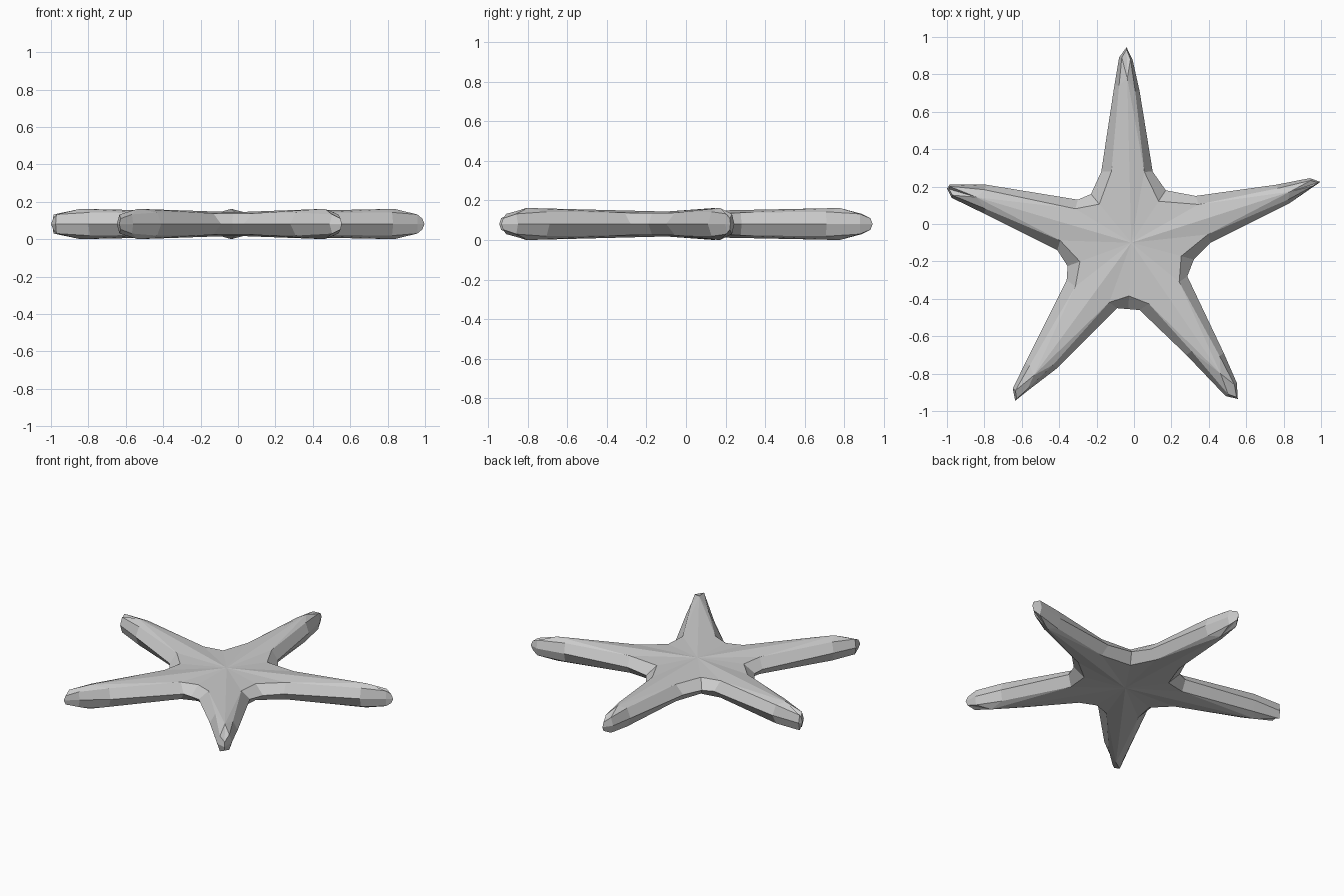
import bpy, bmesh
from mathutils import Vector

if "Cube" in bpy.data.objects:
    bpy.data.objects.remove(bpy.data.objects["Cube"])

HUB = Vector((-0.015, -0.10))
H = 0.162                       # full thickness
# Widest outline per arm, counter-clockwise:
# root, shoulder, end, tip, end, shoulder, root, valley to next arm
ARMS = [
    [(0.10, 0.28), (0.03, 0.71), (-0.008, 0.88), (-0.04, 0.945),
     (-0.08, 0.89), (-0.105, 0.74), (-0.175, 0.28), (-0.23, 0.16)],
    [(-0.30, 0.13), (-0.79, 0.21), (-0.985, 0.21), (-1.0, 0.19),
     (-0.975, 0.14), (-0.80, 0.055), (-0.41, -0.14), (-0.355, -0.225)],
    [(-0.36, -0.30), (-0.58, -0.74), (-0.648, -0.88), (-0.635, -0.945),
     (-0.56, -0.885), (-0.41, -0.77), (-0.09, -0.45), (-0.03, -0.455)],
    [(0.03, -0.46), (0.28, -0.70), (0.49, -0.92), (0.555, -0.935),
     (0.55, -0.85), (0.48, -0.69), (0.285, -0.28), (0.32, -0.19)],
    [(0.41, -0.10), (0.83, 0.11), (0.96, 0.20), (0.997, 0.225),
     (0.94, 0.245), (0.76, 0.21), (0.33, 0.15), (0.17, 0.18)],
]
INNER_Z = [0.138, 0.143, 0.132, 0.11, 0.132, 0.143, 0.138, 0.136]


def inset(p, i, axis):
    """Pull an outline point in: valleys to the hub, the rest to the arm axis."""
    d = p - HUB
    if i == 7:
        return p - d.normalized() * 0.07
    along = axis * d.dot(axis)
    if i == 3:
        return HUB + along - axis * 0.012
    return HUB + along + (d - along) * 0.64


bm = bmesh.new()
rim = [bm.verts.new((x, y, H / 2)) for arm in ARMS for x, y in arm]
n = len(rim)

# Upper and lower shells share the rim
for top in (True, False):
    def vert(p, z):
        return bm.verts.new((p.x, p.y, z if top else H - z))

    hub = vert(HUB, 0.144)
    inner, ridges = [], []
    for arm in ARMS:
        axis = (Vector(arm[3]) - HUB).normalized()
        for i, p in enumerate(arm):
            inner.append(vert(inset(Vector(p), i, axis), INNER_Z[i]))
        length = (Vector(arm[3]) - HUB).length
        ridges.append(vert(HUB + axis * length * 0.84, H))

    # Sloping sides
    for i in range(n):
        j = (i + 1) % n
        bm.faces.new((rim[i], rim[j], inner[j], inner[i]))
    # Arm faces fan out from each ridge, hub faces from the centre
    for a, ridge in enumerate(ridges):
        b = a * 8
        for k in range(6):
            bm.faces.new((inner[b + k], inner[b + k + 1], ridge))
        bm.faces.new((hub, inner[b - 1], inner[b]))
        bm.faces.new((hub, inner[b], ridge))
        bm.faces.new((hub, ridge, inner[b + 6]))
        bm.faces.new((hub, inner[b + 6], inner[b + 7]))

bmesh.ops.recalc_face_normals(bm, faces=bm.faces[:])
mesh = bpy.data.meshes.new("starfish_body")
bm.to_mesh(mesh)
bm.free()
body = bpy.data.objects.new("starfish_body", mesh)
bpy.context.collection.objects.link(body)
